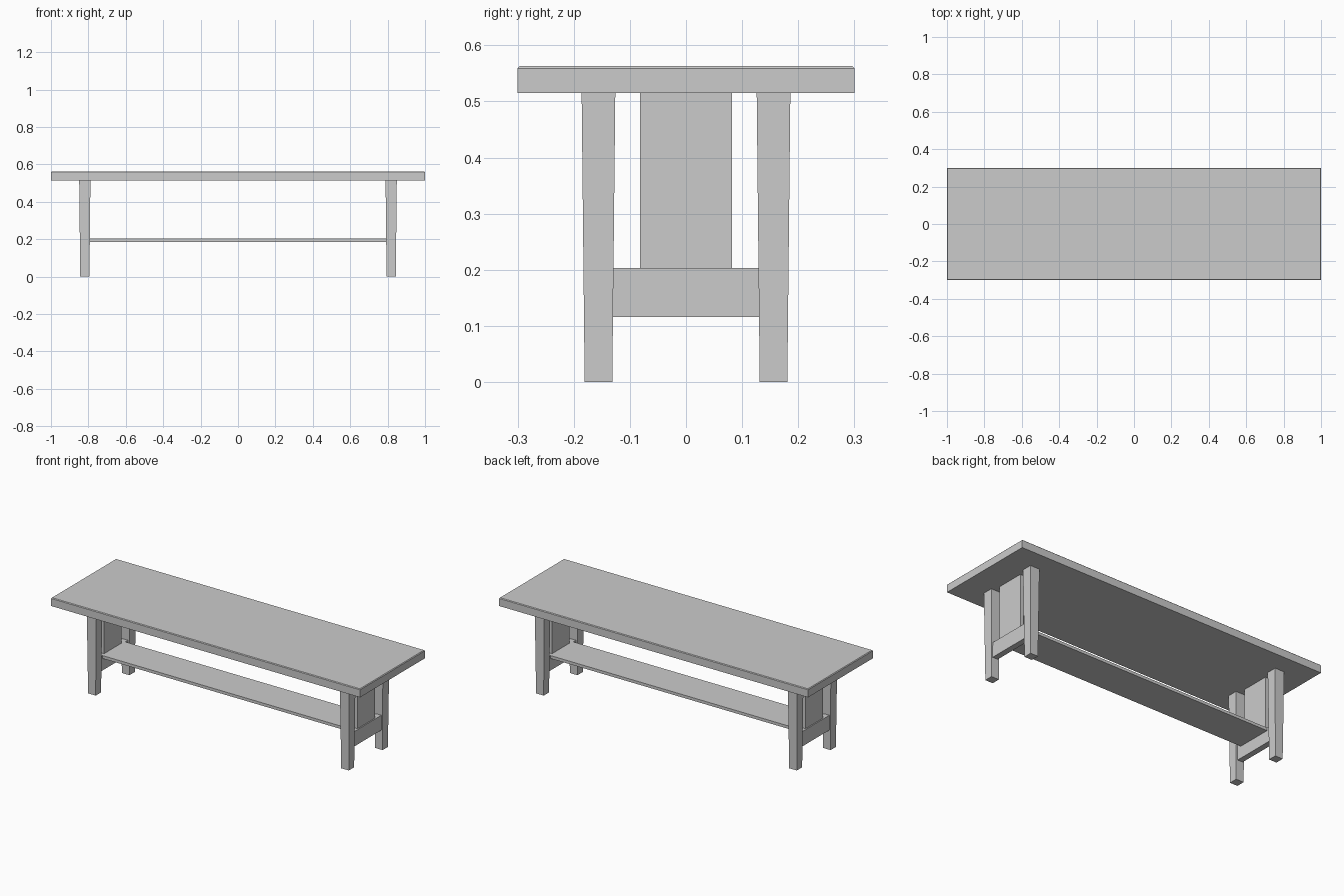
import bpy
import bmesh

cube = bpy.data.objects.get("Cube")
if cube:
    bpy.data.objects.remove(cube, do_unlink=True)

grey = bpy.data.materials.new("plain grey")
grey.use_nodes = True
colour = (0.6, 0.6, 0.6, 1)
grey.diffuse_color = colour
grey.node_tree.nodes["Principled BSDF"].inputs["Base Color"].default_value = colour


def block(name, centre, half, z0, z1, foot=1.0):
    """Upright box between two heights; foot scales its lower end."""
    bm = bmesh.new()
    bmesh.ops.create_cube(bm, size=2)
    for v in bm.verts:
        s = foot if v.co.z < 0 else 1.0
        v.co = (centre[0] + v.co.x * half[0] * s,
                centre[1] + v.co.y * half[1] * s,
                z0 if v.co.z < 0 else z1)
    mesh = bpy.data.meshes.new(name)
    bm.to_mesh(mesh)
    bm.free()
    mesh.materials.append(grey)
    obj = bpy.data.objects.new(name, mesh)
    bpy.context.collection.objects.link(obj)
    return obj


# Seat slab with a fine chamfer around the top edge
seat = block("seat", (0, 0), (1, 0.3), 0.515, 0.563)
bm = bmesh.new()
bm.from_mesh(seat.data)
rim = [e for e in bm.edges if all(v.co.z > 0.55 for v in e.verts)]
bmesh.ops.bevel(bm, geom=rim, offset=0.004, segments=1, affect='EDGES')
bm.to_mesh(seat.data)
bm.free()

# Long shelf between the two end frames
block("shelf", (0, 0), (0.805, 0.105), 0.186, 0.203)

# End frames: tapered legs, low stretcher and upright panel
for side, sx in (("left", 1), ("right", -1)):
    for end, sy in (("front", -1), ("back", 1)):
        block(f"{end}_{side}_leg", (sx * 0.819, sy * 0.156),
              (0.03, 0.03), 0, 0.515, foot=0.82)
    block(f"{side}_stretcher", (sx * 0.82, 0), (0.017, 0.131), 0.116, 0.203)
    block(f"{side}_panel", (sx * 0.82, 0), (0.01, 0.082), 0.203, 0.515)
